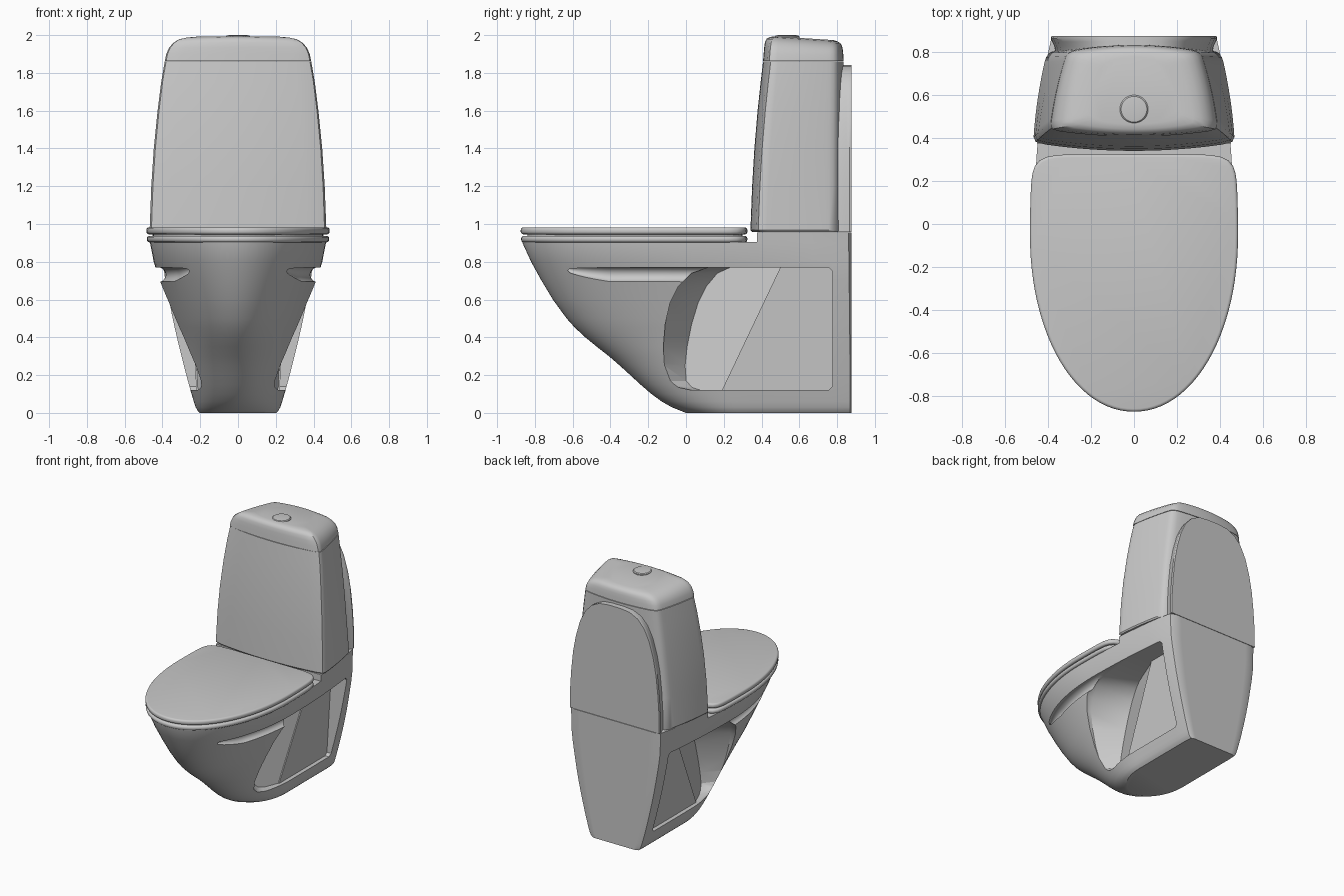
import bpy, bmesh, math

cube = bpy.data.objects.get("Cube")
if cube:
    bpy.data.objects.remove(cube, do_unlink=True)

ceramic = bpy.data.materials.new("grey ceramic")
ceramic.use_nodes = True
GREY = (0.58, 0.58, 0.58, 1)
ceramic.diffuse_color = GREY
ceramic.node_tree.nodes["Principled BSDF"].inputs["Base Color"].default_value = GREY


def loft(name, rings):
    """Skin a list of equal-length closed rings and cap both ends."""
    bm = bmesh.new()
    rows = [[bm.verts.new(p) for p in ring] for ring in rings]
    n = len(rows[0])
    for a, b in zip(rows, rows[1:]):
        for i in range(n):
            j = (i + 1) % n
            bm.faces.new((a[i], a[j], b[j], b[i]))
    bm.faces.new(rows[0][::-1])
    bm.faces.new(rows[-1])
    bmesh.ops.recalc_face_normals(bm, faces=bm.faces)
    mesh = bpy.data.meshes.new(name)
    bm.to_mesh(mesh)
    bm.free()
    mesh.materials.append(ceramic)
    obj = bpy.data.objects.new(name, mesh)
    bpy.context.collection.objects.link(obj)
    return obj


def activate(obj):
    bpy.ops.object.select_all(action="DESELECT")
    obj.select_set(True)
    bpy.context.view_layer.objects.active = obj


def smooth(obj, angle=32):
    activate(obj)
    bpy.ops.object.shade_smooth_by_angle(angle=math.radians(angle))


def bevel(obj, width, segments=3):
    activate(obj)
    mod = obj.modifiers.new("Bevel", "BEVEL")
    mod.width, mod.segments, mod.angle_limit = width, segments, math.radians(40)
    bpy.ops.object.modifier_apply(modifier=mod.name)


def cut(obj, cutter):
    activate(obj)
    mod = obj.modifiers.new("Cut", "BOOLEAN")
    mod.operation, mod.solver, mod.object = "DIFFERENCE", "EXACT", cutter
    bpy.ops.object.modifier_apply(modifier=mod.name)
    bpy.data.objects.remove(cutter, do_unlink=True)


def unit_ring(front_power, back_power, count=96):
    """Unit outline: rounded towards -v, squarer towards +v."""
    pts = []
    for i in range(count):
        a = 2 * math.pi * i / count
        c, s = math.cos(a), math.sin(a)
        p = front_power if s < 0 else back_power
        r = (abs(c) ** p + abs(s) ** p) ** (1 / p)
        pts.append((c / r, s / r))
    return pts


# Pedestal and bowl in one shell: height, front y, half width
BACK = 0.877
levels = [(0, 0.0, 0.203), (0.012, -0.03, 0.214), (0.03, -0.075, 0.224),
          (0.06, -0.128, 0.234), (0.1, -0.183, 0.246), (0.15, -0.241, 0.261),
          (0.2, -0.295, 0.275), (0.25, -0.35, 0.289), (0.3, -0.408, 0.303),
          (0.35, -0.472, 0.317), (0.4, -0.533, 0.331), (0.45, -0.587, 0.345),
          (0.5, -0.632, 0.359), (0.6, -0.705, 0.387), (0.7, -0.765, 0.417),
          (0.8, -0.82, 0.446), (0.9, -0.866, 0.466), (0.955, -0.874, 0.47)]


def body_ring(z, front, half):
    mid = 0.3 - 0.7 * min(max(z - 0.4, 0), 0.5)
    taper = 0.17 * min(z / 0.9, 1) ** 2
    ring = []
    for u, v in unit_ring(2, 40):
        y = mid + v * ((mid - front) if v < 0 else (BACK - mid))
        x = u * half * (1 - taper * max(v, 0) ** 2)
        ring.append((x, y, z))
    return ring


body = loft("bowl_and_pedestal", [body_ring(*lv) for lv in levels])

# Step down from the rear deck to the seat rim
cut(body, loft("rim_cutter", [[(x, y, z) for x, y in
    ((-1, -2), (1, -2), (1, 0.375), (-1, 0.375))] for z in (0.905, 1.2)]))


# Side pockets: an inner ramp that rises to a slanted ridge, then a flat panel
def ridge(z):
    return 0.133 + 0.476 * z


front_part = [(ridge(0.12), 0.12), (0.03, 0.12), (-0.04, 0.135), (-0.09, 0.17),
              (-0.115, 0.25), (-0.12, 0.35), (-0.11, 0.47), (-0.085, 0.58),
              (-0.04, 0.67), (0.03, 0.74), (0.12, 0.77), (ridge(0.77), 0.77)]
rear_part = [(ridge(0.12) - 0.004, 0.12), (ridge(0.77) - 0.004, 0.77),
             (0.755, 0.77), (0.775, 0.75), (0.775, 0.14), (0.755, 0.12)]


def pocket(side, outline, depth, slope, lean):
    """The front wall leans back by a share of its distance to the ridge."""
    inner, skin = [], []
    for y, z in outline:
        y_in = y + lean * (ridge(z) - y)
        x_in = depth + 0.06 * z + slope * (y_in - ridge(z))
        inner.append((side * x_in, y_in, z))
        skin.append((side * max(0.15 + 0.3 * z, x_in + 0.015), y, z))
    outer = [(side * 0.7, y, z) for y, z in outline]
    return loft("pocket_cutter", [inner, skin, outer] if lean else [inner, outer])


def bowl_edge(y):
    mid, front, half = 0.07, -0.785, 0.428
    return half * math.sqrt(max(1 - (min(y - mid, 0) / (mid - front)) ** 2, 0))


# Finger grooves sweep along the bowl into the pockets
def groove(side):
    rings = []
    for i in range(21):
        y = -0.65 + 0.04 * i
        r = 0.004 + 0.036 * min(1, i / 6) ** 0.6
        rings.append([(side * (bowl_edge(y) + 1.1 * r * math.cos(a)), y,
                       0.772 - r + r * math.sin(a))
                      for a in (2 * math.pi * k / 20 for k in range(20))])
    return loft("groove_cutter", rings)


for side in (-1, 1):
    cut(body, pocket(side, front_part, 0.205, 0.4, 0.3))
    cut(body, pocket(side, rear_part, 0.213, 0, 0))
    cut(body, groove(side))
smooth(body)


# Seat ring and lid
def seat_plate(name, low, high, grow):
    ring = [(u * (0.483 + grow) * (1 - 0.025 * max(v, 0) ** 2),
             -0.05 + v * ((0.823 + grow) if v < 0 else 0.375))
            for u, v in unit_ring(2.05, 9)]
    plate = loft(name, [[(x, y, z) for x, y in ring] for z in (low, high)])
    bevel(plate, 0.014)
    smooth(plate, 40)


seat_plate("seat", 0.903, 0.937, 0)
seat_plate("seat_lid", 0.945, 0.982, 0.002)
core = [(u * 0.45, -0.05 + v * (0.79 if v < 0 else 0.35))
        for u, v in unit_ring(2.05, 9)]
loft("seat_buffer", [[(x, y, z) for x, y in core] for z in (0.93, 0.95)])


# Cistern: bowed trapezoid plan
def tank_ring(z, wide, narrow, front, back, bow=0.035, slope=0):
    ring = []
    for u, v in unit_ring(28, 18):
        t = (v + 1) / 2
        y0 = front + bow * u * u
        y1 = back - 0.03 * u * u
        y = y0 + (y1 - y0) * t
        half = wide + (narrow - wide) * t + 0.01 * (1 - v * v)
        ring.append((u * half, y, z - slope * (y - front)))
    return ring


tank = loft("cistern", [tank_ring(z, w, n, f, 0.835, 0.038) for z, w, n, f in
    ((0.958, 0.462, 0.398, 0.35), (0.968, 0.47, 0.405, 0.341),
     (1.2, 0.462, 0.384, 0.35), (1.4, 0.449, 0.366, 0.362),
     (1.6, 0.429, 0.344, 0.379), (1.75, 0.41, 0.325, 0.395),
     (1.86, 0.391, 0.31, 0.408))])
smooth(tank)

lid = loft("cistern_lid", [tank_ring(z, w, w - 0.08, f, b, 0.03, s)
    for z, w, f, b, s in
    ((1.864, 0.39, 0.408, 0.835, 0), (1.9, 0.383, 0.411, 0.833, 0.01),
     (1.935, 0.368, 0.414, 0.83, 0.03), (1.962, 0.345, 0.418, 0.826, 0.05),
     (1.98, 0.316, 0.426, 0.818, 0.06), (1.989, 0.28, 0.442, 0.805, 0.065),
     (1.994, 0.22, 0.465, 0.78, 0.065))])
smooth(lid, 40)

# Flush button
button = loft("flush_button", [[(r * math.cos(a), 0.535 + r * math.sin(a), z)
    for a in (2 * math.pi * k / 40 for k in range(40))]
    for r, z in ((0.066, 1.96), (0.066, 1.992), (0.06, 1.998), (0.045, 2.0))])
smooth(button)

# Arched wall panel that blends into the back of the cistern
half_arch = [(0.388, 0.958), (0.386, 1.1), (0.376, 1.25), (0.36, 1.4),
             (0.335, 1.53), (0.3, 1.65), (0.255, 1.74), (0.2, 1.8),
             (0.13, 1.833), (0.05, 1.842)]
arch = half_arch + [(-x, z) for x, z in reversed(half_arch)]
panel = loft("wall_panel", [[(x * s, y, z) for x, z in arch] for y, s in
    ((0.74, 0.92), (0.8, 0.94), (0.83, 0.96), (0.85, 0.985), (0.865, 1.0),
     (BACK, 0.99))])
smooth(panel)
